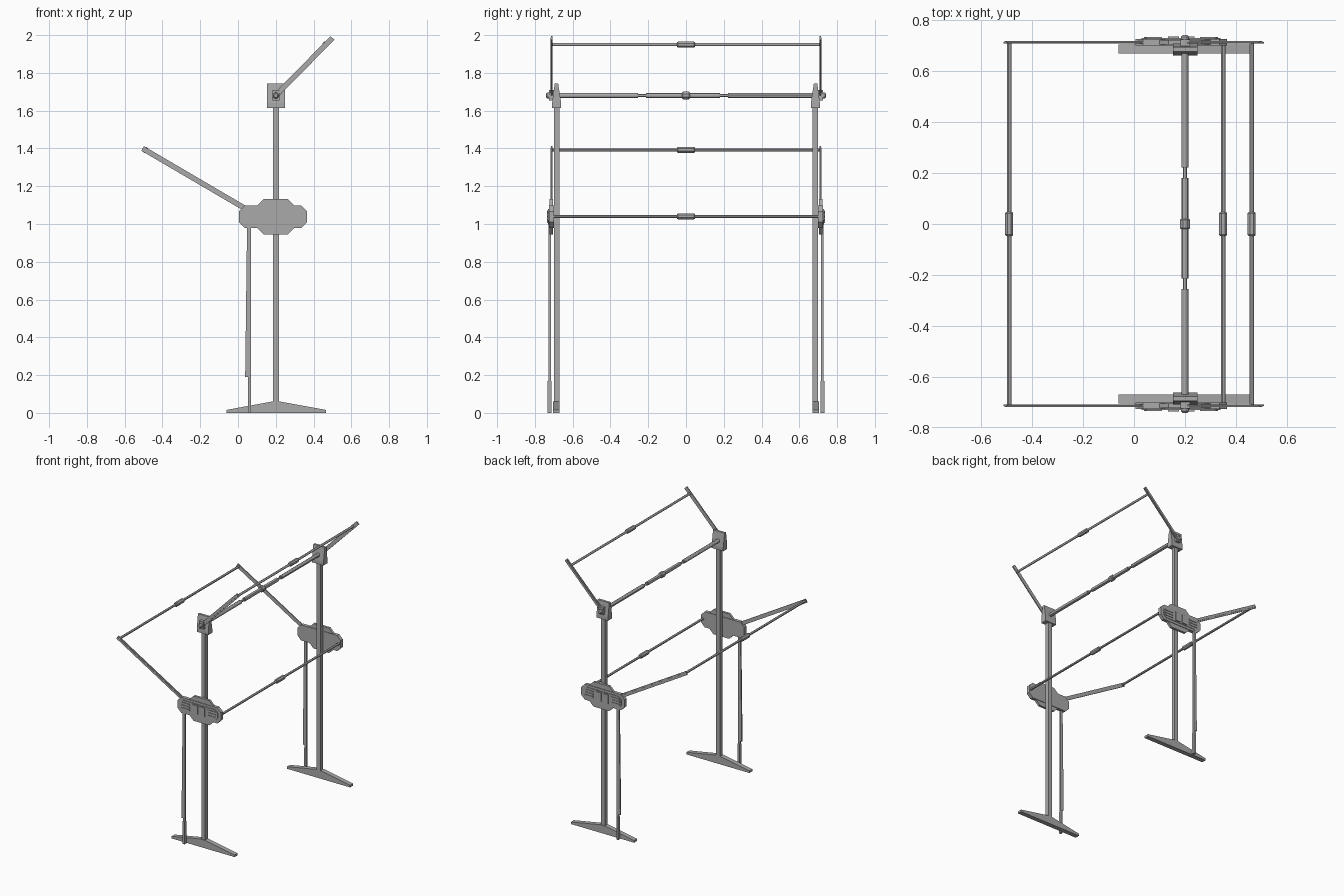
import bpy, bmesh, math
from mathutils import Vector

if "Cube" in bpy.data.objects:
    bpy.data.objects.remove(bpy.data.objects["Cube"])

steel = bpy.data.materials.new("grey steel")
steel.use_nodes = True
steel.diffuse_color = (0.4, 0.4, 0.4, 1)
steel.node_tree.nodes["Principled BSDF"].inputs["Base Color"].default_value = (0.4, 0.4, 0.4, 1)


def finish(name, bm):
    bmesh.ops.recalc_face_normals(bm, faces=bm.faces)
    mesh = bpy.data.meshes.new(name)
    bm.to_mesh(mesh)
    bm.free()
    mesh.materials.append(steel)
    obj = bpy.data.objects.new(name, mesh)
    bpy.context.collection.objects.link(obj)
    return obj


def extrude(name, points, shift):
    """Closed outline pushed along a vector."""
    bm = bmesh.new()
    face = bm.faces.new([bm.verts.new(p) for p in points])
    ext = bmesh.ops.extrude_face_region(bm, geom=[face])
    verts = [v for v in ext["geom"] if isinstance(v, bmesh.types.BMVert)]
    bmesh.ops.translate(bm, verts=verts, vec=shift)
    return finish(name, bm)


def plate(name, outline, inner, outer, side):
    """Outline in x and z, thickness from inner to outer y on one side."""
    return extrude(name, [(x, side * inner, z) for x, z in outline],
                   (0, side * (outer - inner), 0))


def rect(x0, x1, z0, z1):
    return [(x0, z0), (x1, z0), (x1, z1), (x0, z1)]


def octagon(x0, x1, z0, z1, c):
    return [(x0 + c, z0), (x1 - c, z0), (x1, z0 + c), (x1, z1 - c),
            (x1 - c, z1), (x0 + c, z1), (x0, z1 - c), (x0, z0 + c)]


def strip(a, b, width):
    """Outline of a straight bar between two points in x and z."""
    a, b = Vector(a), Vector(b)
    d = (b - a).normalized() * width / 2
    n = Vector((-d.y, d.x))
    return [a + n, a - n, b - n, b + n]


def turned(name, x, z, profile, sides=12):
    """Turned part along y from (y, radius) stations."""
    bm = bmesh.new()
    rings = []
    for y, r in profile:
        angles = [2 * math.pi * (i + 0.5) / sides for i in range(sides)]
        rings.append([bm.verts.new((x + r * math.cos(t), y, z + r * math.sin(t)))
                      for t in angles])
    for a, b in zip(rings, rings[1:]):
        for i in range(sides):
            j = (i + 1) % sides
            bm.faces.new((a[i], a[j], b[j], b[i]))
    bm.faces.new(rings[0])
    bm.faces.new(rings[-1])
    obj = finish(name, bm)
    bpy.ops.object.select_all(action="DESELECT")
    bpy.context.view_layer.objects.active = obj
    obj.select_set(True)
    bpy.ops.object.shade_smooth_by_angle()


PX = 0.2        # post centre
HEAD_Z = 1.68   # pivot height

for side, label in ((-1, "front"), (1, "back")):
    # Upright and splayed foot
    plate(label + "_post", rect(0.185, 0.217, 0.03, 1.64), 0.669, 0.7, side)
    plate(label + "_foot", [(-0.06, 0), (0.465, 0), (0.465, 0.016),
                            (0.222, 0.06), (0.18, 0.06), (-0.06, 0.016)], 0.669, 0.704, side)

    # Tapered head block
    extrude(label + "_head", [(0.153, side * y, z) for y, z in (
        (0.709, 1.615), (0.709, 1.64), (0.695, 1.745),
        (0.677, 1.745), (0.661, 1.64), (0.661, 1.615))], (0.096, 0, 0))
    plate(label + "_pivot_block", rect(0.183, 0.22, 1.655, 1.71), 0.69, 0.724, side)
    turned(label + "_pivot_knob", PX, HEAD_Z,
           [(side * 0.72, 0.016), (side * 0.735, 0.016), (side * 0.742, 0.01)])

    # Raised arms with a central rib
    for name, a, b in (("upper_arm", (PX, HEAD_Z), (0.5, 1.985)),
                       ("lower_arm", (0.05, 1.075), (-0.505, 1.4))):
        plate(label + "_" + name, strip(a, b, 0.028), 0.708, 0.715, side)
        plate(label + "_" + name + "_rib", strip(a, b, 0.01), 0.715, 0.718, side)

    # Side bracket: backing, body, raised rim, ribs and two catches
    plate(label + "_bracket_backing", octagon(0.1, 0.3, 0.945, 1.132, 0.035), 0.704, 0.722, side)
    plate(label + "_bracket_body", octagon(0.005, 0.365, 0.98, 1.097, 0.03), 0.7, 0.726, side)
    plate(label + "_bracket_face", octagon(0.03, 0.34, 0.998, 1.08, 0.02), 0.726, 0.73, side)
    for z in (1.02, 1.04, 1.06):
        for x0, x1 in ((0.04, 0.11), (0.26, 0.33)):
            plate(label + "_bracket_rib", rect(x0, x1, z - 0.005, z + 0.005), 0.73, 0.734, side)
    for x in (0.155, 0.215):
        plate(label + "_bracket_catch", rect(x - 0.022, x + 0.022, 1.006, 1.072), 0.73, 0.736, side)

    # Hanging leg with its tapered blade
    plate(label + "_leg", rect(0.052, 0.068, 0, 1.0), 0.715, 0.729, side)
    plate(label + "_leg_tip", rect(0.052, 0.068, 0, 0.17), 0.712, 0.732, side)
    plate(label + "_leg_blade", [(0.038, 0.19), (0.054, 0.19), (0.054, 0.99),
                                 (0.048, 0.99)], 0.717, 0.727, side)

# Cross rods with a grip in the middle
for name, x, z in (("top_rod", 0.462, 1.95), ("lower_rod", 0.35, 1.04),
                   ("outer_rod", -0.49, 1.392)):
    turned(name, x, z, [(-0.71, 0.0085), (0.71, 0.0085)])
    turned(name + "_grip", x, z, [(-0.048, 0.012), (-0.042, 0.017),
                                  (0.042, 0.017), (0.048, 0.012)], 8)

# Sectioned head crossbar with two thin necks and a collar
turned("head_crossbar", PX, HEAD_Z, [(-0.67, 0.014), (-0.255, 0.014), (-0.255, 0.008),
                                     (-0.213, 0.008), (-0.213, 0.014), (0.18, 0.014),
                                     (0.18, 0.008), (0.222, 0.008), (0.222, 0.014),
                                     (0.67, 0.014)])
turned("head_crossbar_collar", PX, HEAD_Z, [(-0.02, 0.018), (-0.015, 0.022),
                                            (0.015, 0.022), (0.02, 0.018)], 8)
